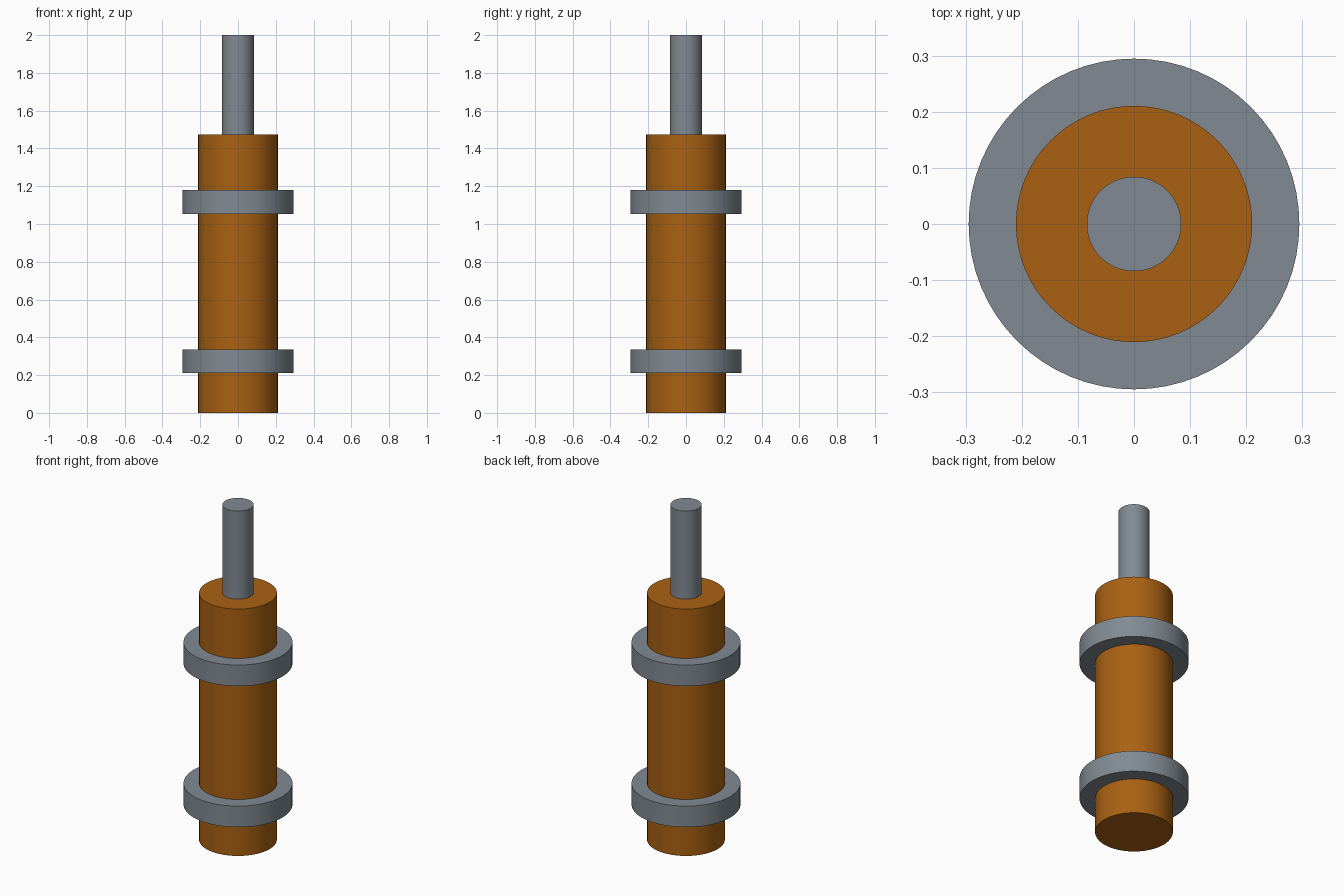
import bpy
import math

if "Cube" in bpy.data.objects:
    bpy.data.objects.remove(bpy.data.objects["Cube"])


def paint(name, color):
    mat = bpy.data.materials.new(name)
    mat.diffuse_color = (*color, 1)
    mat.use_nodes = True
    mat.node_tree.nodes["Principled BSDF"].inputs["Base Color"].default_value = mat.diffuse_color
    return mat


orange = paint("orange_paint", (0.40, 0.12, 0.006))
steel = paint("blue_grey_steel", (0.22, 0.255, 0.29))


def cylinder(name, radius, z0, z1, material):
    bpy.ops.mesh.primitive_cylinder_add(
        vertices=64, radius=radius, depth=z1 - z0, location=(0, 0, (z0 + z1) / 2))
    obj = bpy.context.object
    obj.name = name
    obj.data.materials.append(material)
    bpy.ops.object.shade_smooth_by_angle(angle=math.radians(30))


# Main barrel
cylinder("barrel", 0.2105, 0, 1.4737, orange)

# Piston rod rising from the barrel top
cylinder("piston_rod", 0.0842, 1.4737, 2.0, steel)

# Two mounting collars
for name, z in (("lower_collar", 0.2105), ("upper_collar", 1.0526)):
    cylinder(name, 0.2947, z, z + 0.1263, steel)
